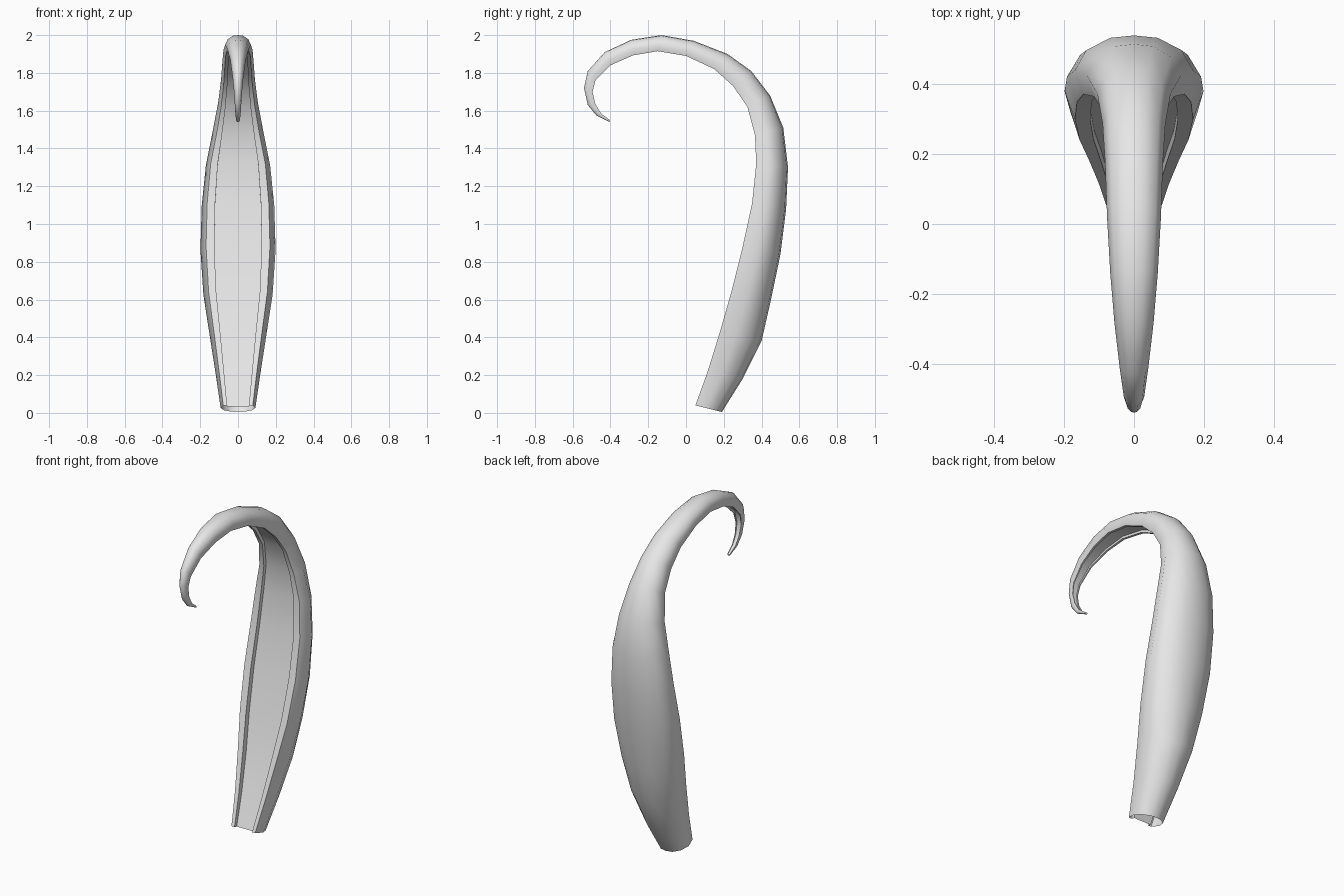
import bpy, bmesh, math

# Stations from base to tip: back y, back z, rim y, rim z, half width
STATIONS = [
    (.19, .005, .05, .04, .092), (.30, .18, .115, .22, .118), (.40, .38, .18, .43, .15),
    (.45, .60, .24, .64, .183), (.50, .84, .30, .88, .199), (.53, 1.08, .35, 1.11, .192),
    (.54, 1.30, .372, 1.32, .17), (.515, 1.51, .365, 1.47, .135), (.445, 1.68, .325, 1.62, .105),
    (.345, 1.81, .25, 1.73, .09), (.22, 1.90, .15, 1.82, .083), (.04, 1.97, 0, 1.89, .077),
    (-.13, 2.0, -.15, 1.915, .068), (-.29, 1.975, -.28, 1.893, .056), (-.43, 1.91, -.40, 1.84, .041),
    (-.52, 1.81, -.48, 1.76, .029), (-.54, 1.72, -.495, 1.70, .022), (-.52, 1.63, -.48, 1.635, .017),
    (-.475, 1.575, -.45, 1.585, .014), (-.405, 1.54, -.402, 1.55, .009),
]
# Half cross-section (width share, depth share): back, side, rim, groove floor
HALF = [(0, 1), (.4, .96), (.8, .75), (1, .4), (.85, 0), (.63, 0), (.63, .15), (0, .15)]
SECTION = HALF + [(-x, u) for x, u in HALF[-2:0:-1]]

grey = bpy.data.materials.new("light_grey")
grey.diffuse_color = (.8, .8, .8, 1)

# Hooked horn shell, open at its base
bm = bmesh.new()
rings = []
for oy, oz, iy, iz, w in STATIONS:
    rings.append([bm.verts.new((x * w, iy + (oy - iy) * u, iz + (oz - iz) * u))
                  for x, u in SECTION])
n = len(SECTION)
for a, b in zip(rings, rings[1:]):
    for i in range(n):
        j = (i + 1) % n
        bm.faces.new((a[i], a[j], b[j], b[i]))
bm.faces.new(rings[-1])
bmesh.ops.recalc_face_normals(bm, faces=bm.faces)

mesh = bpy.data.meshes.new("hooked_horn")
bm.to_mesh(mesh)
bm.free()
mesh.materials.append(grey)
horn = bpy.data.objects.new("hooked_horn", mesh)
bpy.context.collection.objects.link(horn)
bpy.context.view_layer.objects.active = horn
horn.select_set(True)
bpy.ops.object.shade_smooth_by_angle(angle=math.radians(58))
